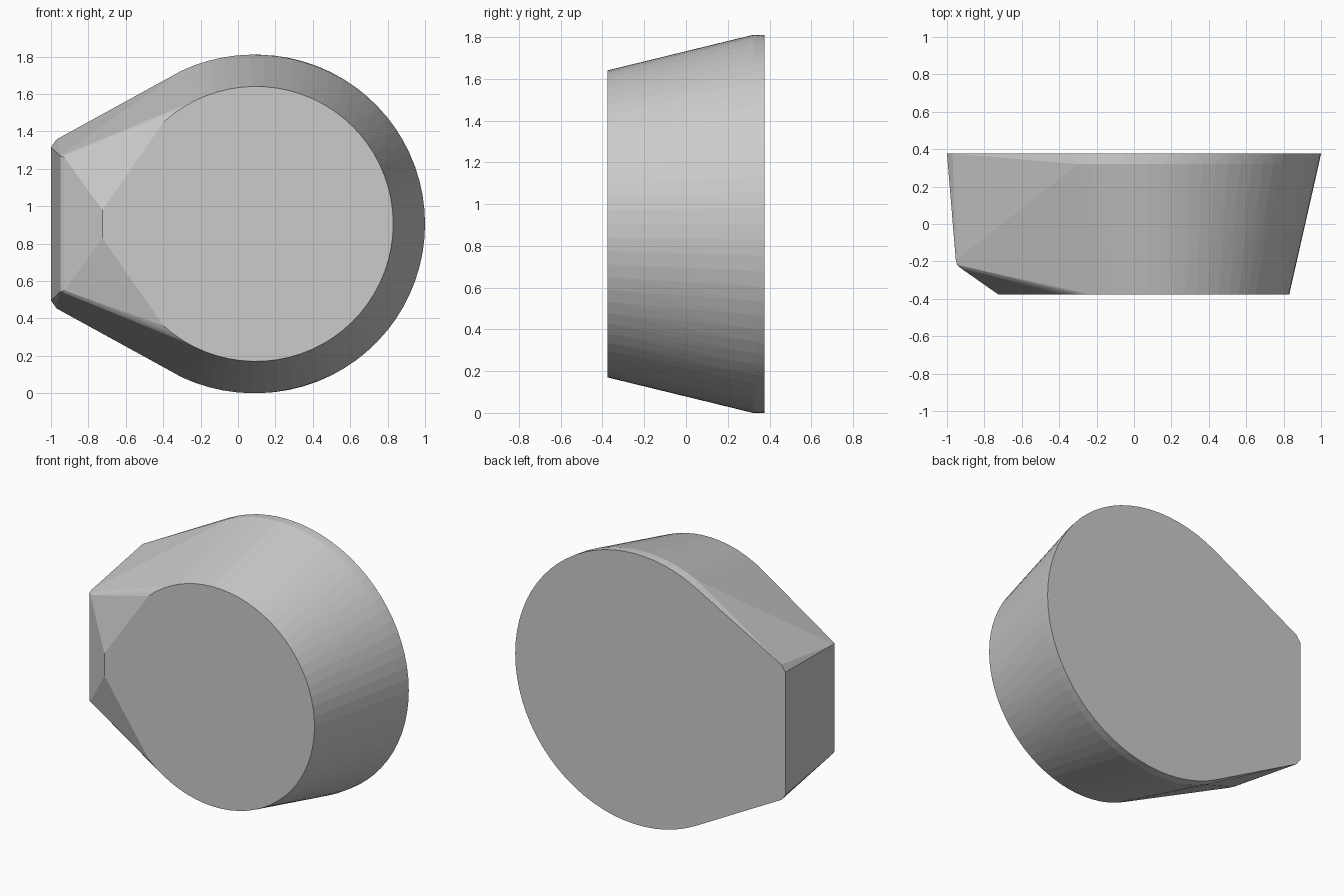
import bpy, bmesh
from math import cos, sin, radians

if "Cube" in bpy.data.objects:
    bpy.data.objects.remove(bpy.data.objects["Cube"])

CZ = 0.905  # height of the round axis; the body mirrors above and below it


def arc(bm, cx, y, r, half_angle, n):
    """Arc of points in the XZ plane, open towards -x."""
    for i in range(n + 1):
        a = radians(-half_angle + 2 * half_angle * i / n)
        bm.verts.new((cx + r * cos(a), y, CZ + r * sin(a)))


bm = bmesh.new()

# Round end: back rim, narrow band, smaller front face
arc(bm, 0.095, 0.377, 0.905, 118, 48)
arc(bm, 0.083, 0.32, 0.905, 115, 48)
arc(bm, 0.095, -0.377, 0.735, 132, 52)

# Blunt nose: half-heights measured from the axis, mirrored in z
nose = [
    (-1.00, 0.377, 0.41), (-0.97, 0.377, 0.452),     # back corners
    (-0.953, -0.19, 0.365), (-0.946, -0.218, 0.362),  # rounded nose edge
    (-0.928, -0.235, 0.355), (-0.935, -0.18, 0.378),
    (-0.89, -0.15, 0.398),
    (-0.725, -0.377, 0.075),                          # tip of front face
]
for x, y, h in nose:
    for s in (1, -1):
        bm.verts.new((x, y, CZ + s * h))

# Wrap everything in a convex skin
res = bmesh.ops.convex_hull(bm, input=bm.verts[:])
loose = [v for v in bm.verts if not v.link_faces]
bmesh.ops.delete(bm, geom=loose, context='VERTS')
bmesh.ops.dissolve_limit(bm, angle_limit=radians(0.3), verts=bm.verts[:], edges=bm.edges[:])
bmesh.ops.recalc_face_normals(bm, faces=bm.faces[:])

mesh = bpy.data.meshes.new("tapered_body")
bm.to_mesh(mesh)
bm.free()
body = bpy.data.objects.new("tapered_body", mesh)
bpy.context.collection.objects.link(body)
